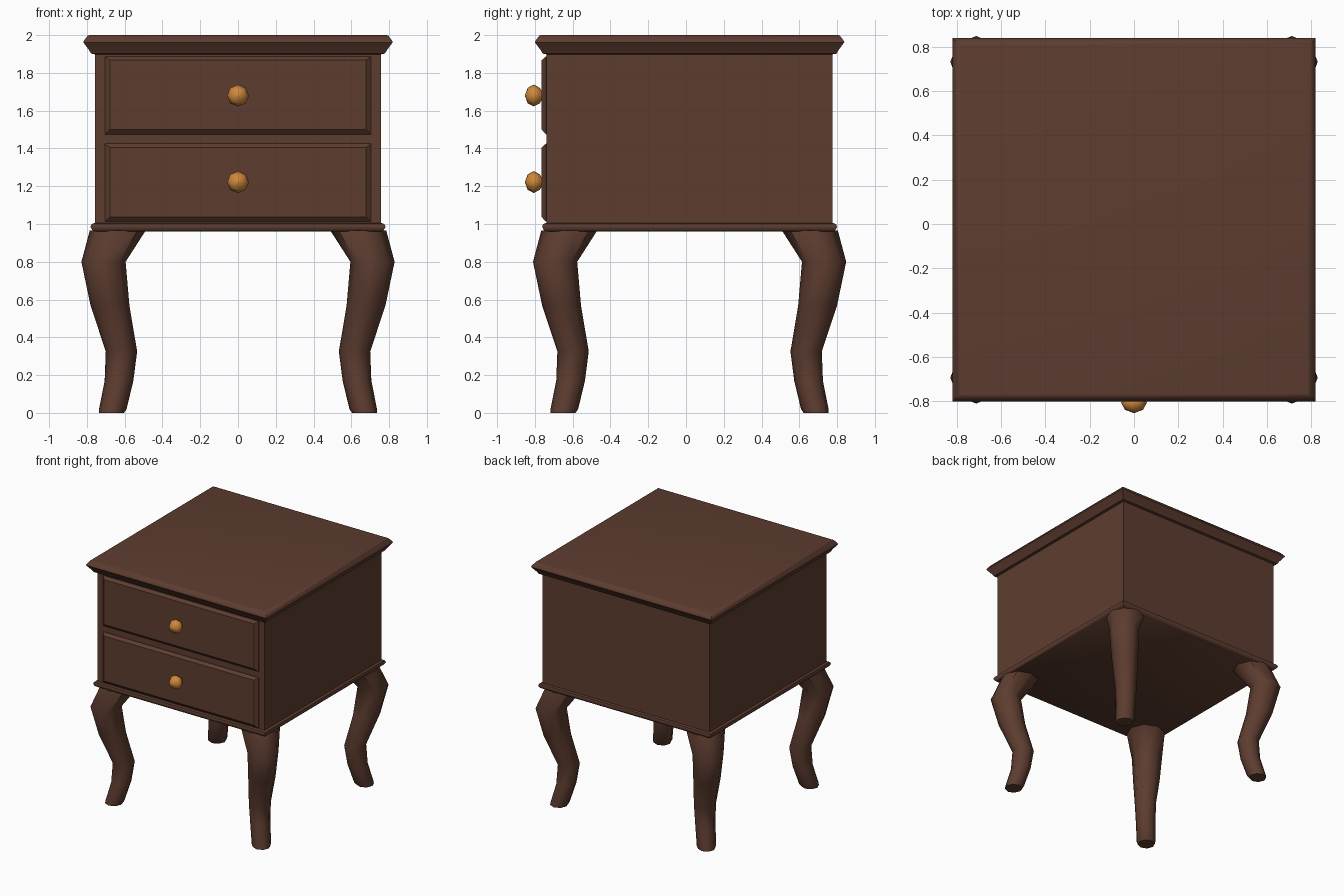
import bpy, bmesh, math
from mathutils import Vector

if "Cube" in bpy.data.objects:
    bpy.data.objects.remove(bpy.data.objects["Cube"])

CY = 0.019  # depth centre of the cabinet (knobs stick out at the front)


def material(name, rgb):
    m = bpy.data.materials.new(name)
    m.diffuse_color = (*rgb, 1)
    m.use_nodes = True
    m.node_tree.nodes["Principled BSDF"].inputs["Base Color"].default_value = m.diffuse_color
    return m


WOOD = material("dark brown wood", (0.11, 0.046, 0.029))
BRASS = material("brass", (0.62, 0.245, 0.042))


def loft(name, rings, mat, smooth=None):
    """Skin a list of equal-length point rings and cap both ends."""
    bm = bmesh.new()
    loops = [[bm.verts.new(p) for p in ring] for ring in rings]
    n = len(loops[0])
    for a, b in zip(loops, loops[1:]):
        for i in range(n):
            j = (i + 1) % n
            bm.faces.new((a[i], a[j], b[j], b[i]))
    bm.faces.new(loops[0])
    bm.faces.new(loops[-1])
    bmesh.ops.recalc_face_normals(bm, faces=bm.faces)
    me = bpy.data.meshes.new(name)
    bm.to_mesh(me)
    bm.free()
    me.materials.append(mat)
    ob = bpy.data.objects.new(name, me)
    bpy.context.collection.objects.link(ob)
    if smooth:
        bpy.ops.object.select_all(action='DESELECT')
        ob.select_set(True)
        bpy.context.view_layer.objects.active = ob
        bpy.ops.object.shade_smooth_by_angle(angle=math.radians(smooth))
    return ob


def square(h, z):
    return [(sx * h, CY + sy * h, z) for sx, sy in ((-1, -1), (1, -1), (1, 1), (-1, 1))]


# Cabinet body, moulded top and base trim: stacked square sections
loft("cabinet_body", [square(0.757, 0.98), square(0.757, 1.92)], WOOD)
loft("table_top", [square(h, z) for h, z in (
    (0.755, 1.898), (0.778, 1.902), (0.788, 1.92), (0.819, 1.962),
    (0.815, 1.972), (0.795, 1.998), (0.785, 2.0))], WOOD, 50)
loft("base_trim", [square(h, z) for h, z in (
    (0.762, 0.96), (0.772, 0.968), (0.781, 0.985), (0.775, 1.0), (0.755, 1.006))], WOOD, 50)

# Cabriole legs: octagonal sections (height, diagonal offset, radius)
SECTIONS = [(0.0, 0.67, 0.066), (0.02, 0.663, 0.073), (0.17, 0.63, 0.076),
            (0.325, 0.617, 0.083), (0.57, 0.678, 0.103), (0.80, 0.712, 0.117),
            (0.965, 0.637, 0.148)]
for sx, xn in ((-1, "left"), (1, "right")):
    for sy, yn in ((-1, "front"), (1, "back")):
        rings = [[(sx * (c + r * math.cos(k * math.pi / 4)),
                   CY + sy * (c + r * math.sin(k * math.pi / 4)), z)
                  for k in range(8)] for z, c, r in SECTIONS]
        loft(f"{yn}_{xn}_leg", rings, WOOD, 50)


# Drawer fronts with bevelled edges
def panel(hx, z0, z1, y):
    return [(-hx, y, z0), (hx, y, z0), (hx, y, z1), (-hx, y, z1)]


# Knob profile: (y, radius), turned around the front-to-back axis
KNOB = [(-0.852, 0.004), (-0.838, 0.041), (-0.806, 0.058), (-0.774, 0.041),
        (-0.767, 0.028), (-0.75, 0.028)]
for label, z0, z1, zk in (("upper", 1.475, 1.887, 1.68), ("lower", 1.012, 1.425, 1.222)):
    loft(f"{label}_drawer_front", [
        panel(0.705, z0, z1, -0.73), panel(0.705, z0, z1, -0.742),
        panel(0.678, z0 + 0.025, z1 - 0.02, -0.764)], WOOD)
    loft(f"{label}_drawer_knob",
         [[(r * math.cos(k * math.pi / 4), y, zk + r * math.sin(k * math.pi / 4))
           for k in range(8)] for y, r in KNOB], BRASS, 60)
